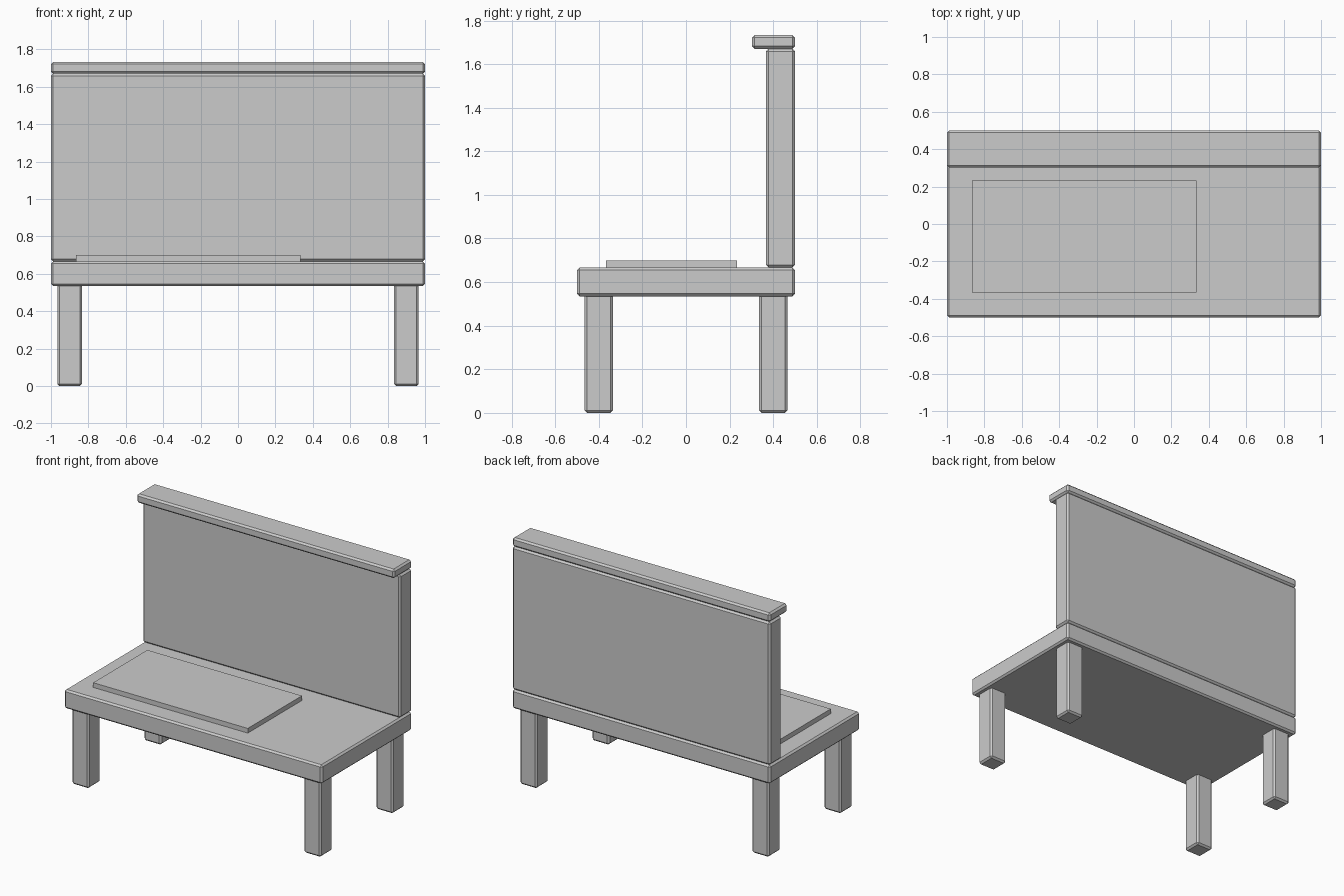
import bpy

if "Cube" in bpy.data.objects:
    bpy.data.objects.remove(bpy.data.objects["Cube"])


def box(name, lo, hi, bevel=0.012):
    """Box between two corners with a narrow flat chamfer."""
    bpy.ops.mesh.primitive_cube_add(size=1, location=[(a + b) / 2 for a, b in zip(lo, hi)])
    ob = bpy.context.object
    ob.name = name
    ob.scale = [b - a for a, b in zip(lo, hi)]
    bpy.ops.object.transform_apply(location=False, rotation=False, scale=True)
    if bevel:
        mod = ob.modifiers.new("chamfer", 'BEVEL')
        mod.width = bevel
        mod.segments = 1
    return ob


# Seat slab with a thin off-centre pad lying on it
box("seat", (-1, -0.5, 0.535), (1, 0.5, 0.667))
box("seat_pad", (-0.867, -0.367, 0.667), (0.333, 0.233, 0.70), bevel=0)

# Backrest and its overhanging top rail
box("backrest", (-1, 0.367, 0.667), (1, 0.5, 1.67))
box("top_rail", (-1, 0.302, 1.67), (1, 0.5, 1.733))

# Four square legs, tucked slightly into the seat
for side, x in (("left", -0.9), ("right", 0.9)):
    for end, y in (("front", -0.4), ("back", 0.4)):
        box(f"{end}_{side}_leg", (x - 0.066, y - 0.066, 0), (x + 0.066, y + 0.066, 0.56))
